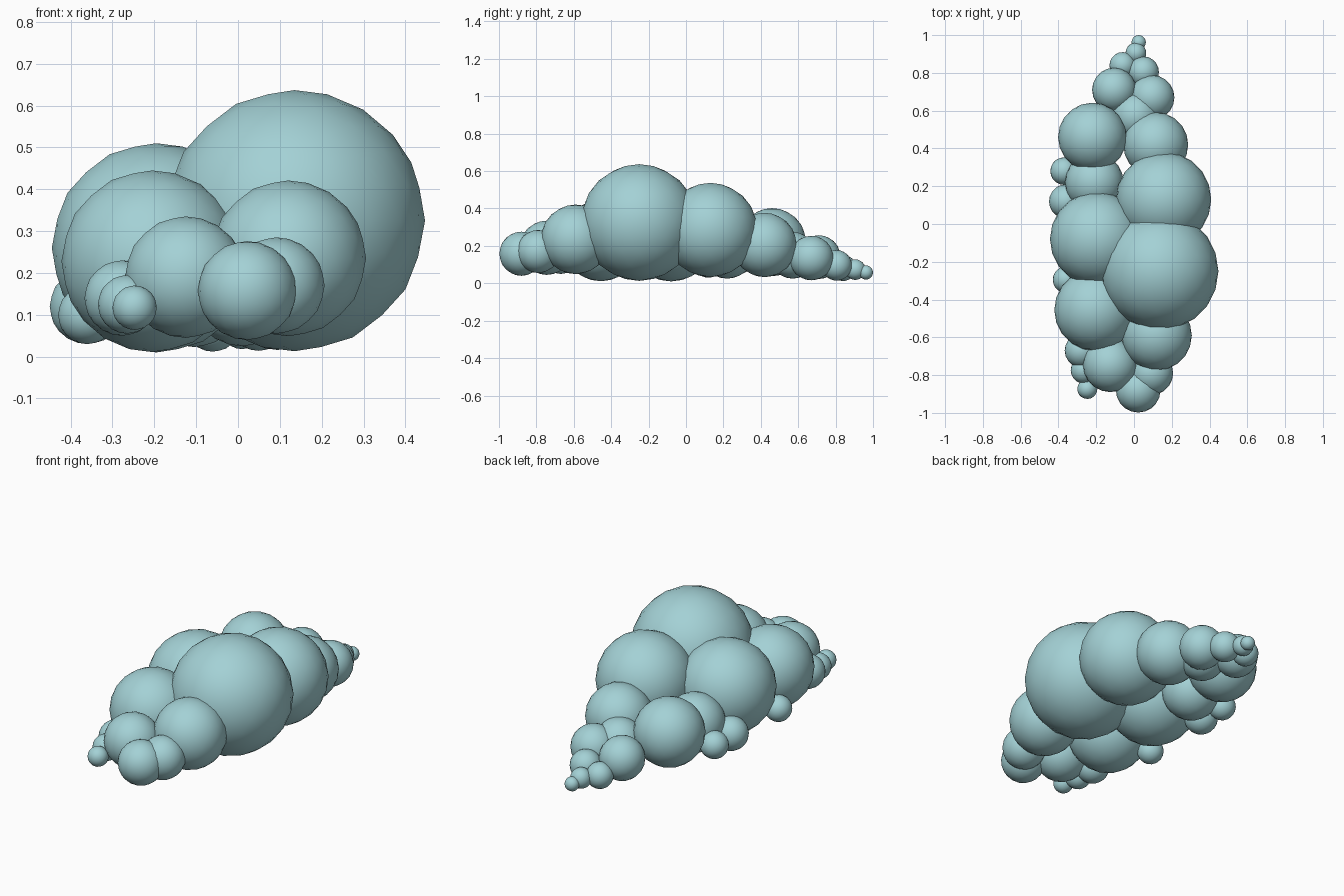
import bpy

# cloud colour
mat = bpy.data.materials.new("cloud_teal")
mat.diffuse_color = (0.37, 0.64, 0.67, 1.0)


def puff(name, x, y, z, r):
    """One round, low-poly, smooth-shaded puff."""
    bpy.ops.mesh.primitive_ico_sphere_add(subdivisions=3, radius=r, location=(x, y, z))
    ob = bpy.context.object
    ob.name = name
    ob.data.materials.append(mat)
    bpy.ops.object.shade_smooth()


# groups of puffs: x, y, z, radius
groups = {
    # large body puffs
    "body_puff": [
        (0.135, -0.25, 0.325, 0.312), (0.157, 0.13, 0.285, 0.252),
        (-0.195, -0.08, 0.26, 0.25), (-0.205, -0.455, 0.228, 0.217),
    ],
    # front end
    "front_puff": [
        (0.12, -0.59, 0.235, 0.186), (-0.125, -0.745, 0.19, 0.145),
        (0.022, -0.88, 0.158, 0.118), (0.092, -0.79, 0.17, 0.115),
    ],
    # small puffs along the left side
    "side_puff": [
        (-0.247, -0.873, 0.117, 0.053), (-0.265, -0.775, 0.125, 0.07),
        (-0.277, -0.67, 0.14, 0.09), (-0.36, -0.295, 0.1, 0.07),
        (-0.36, 0.12, 0.12, 0.09), (-0.37, 0.28, 0.12, 0.073),
    ],
    # back end, tapering to the tip
    "back_puff": [
        (-0.21, 0.22, 0.18, 0.155), (-0.22, 0.46, 0.22, 0.182),
        (0.115, 0.42, 0.205, 0.172), (0.01, 0.57, 0.15, 0.125),
        (-0.105, 0.71, 0.14, 0.117), (0.095, 0.67, 0.135, 0.119),
        (0.05, 0.805, 0.096, 0.082), (-0.06, 0.84, 0.082, 0.07),
        (0.01, 0.905, 0.073, 0.055), (0.025, 0.962, 0.058, 0.038),
    ],
}

for group, puffs in groups.items():
    for i, p in enumerate(puffs, 1):
        puff(f"{group}_{i}", *p)
